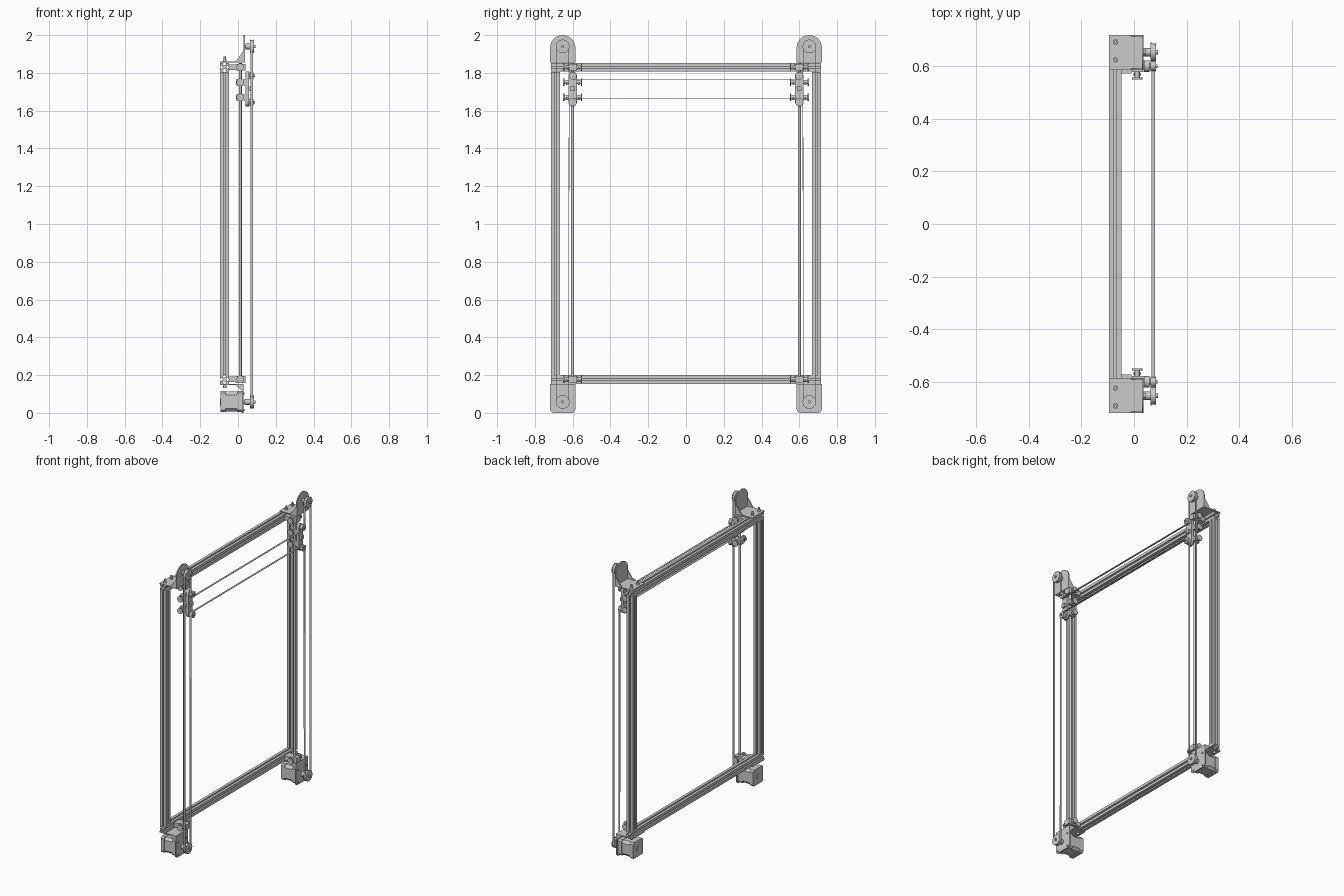
import bpy, bmesh, math
from mathutils import Vector

if "Cube" in bpy.data.objects:
    bpy.data.objects.remove(bpy.data.objects["Cube"])

PLACE = {'x': lambda a, b, t: (t, a, b),
         'y': lambda a, b, t: (a, t, b),
         'z': lambda a, b, t: (a, b, t)}


def prism(name, pts, axis, lo, hi, mirror=True):
    """Extrude a 2D outline along an axis; mirror to the other side of the gantry."""
    bm = bmesh.new()
    f = PLACE[axis]
    n = len(pts)
    low = [bm.verts.new(f(a, b, lo)) for a, b in pts]
    top = [bm.verts.new(f(a, b, hi)) for a, b in pts]
    bm.faces.new(low)
    bm.faces.new(top)
    for i in range(n):
        j = (i + 1) % n
        bm.faces.new((low[i], low[j], top[j], top[i]))
    bmesh.ops.recalc_face_normals(bm, faces=bm.faces)
    me = bpy.data.meshes.new(name)
    bm.to_mesh(me)
    bm.free()
    ob = bpy.data.objects.new(name, me)
    bpy.context.collection.objects.link(ob)
    if mirror:
        m = ob.modifiers.new("Mirror", 'MIRROR')
        m.use_axis = (False, True, False)
    return ob


def rect(a0, a1, b0, b1):
    return [(a0, b0), (a1, b0), (a1, b1), (a0, b1)]


def arc(cx, cy, r, d0, d1, n):
    return [(cx + r * math.cos(math.radians(d0 + (d1 - d0) * i / n)),
             cy + r * math.sin(math.radians(d0 + (d1 - d0) * i / n))) for i in range(n + 1)]


def box(name, x0, x1, y0, y1, z0, z1):
    return prism(name, rect(x0, x1, y0, y1), 'z', z0, z1)


def cyl(name, a, b, r, axis, lo, hi, n=32):
    return prism(name, arc(a, b, r, 0, 360, n)[:-1], axis, lo, hi)


def slot_profile(cx, cy, h=0.0235):
    """Square aluminium extrusion with a T-slot in each side."""
    side = [(-h, h), (-.005, h), (-.005, h - .005), (-.010, h - .005), (-.006, h - .013),
            (.006, h - .013), (.010, h - .005), (.005, h - .005), (.005, h)]
    out = []
    for k in range(4):
        c, s = ((1, 0), (0, -1), (-1, 0), (0, 1))[k]
        out += [(cx + c * x - s * y, cy + s * x + c * y) for x, y in side]
    return out


def chamfered(cx, cy, h, c):
    return [(cx + x, cy + y) for x, y in
            ((-h, c - h), (c - h, -h), (h - c, -h), (h, c - h),
             (h, h - c), (h - c, h), (c - h, h), (-h, h - c))]


PY = 0.653           # pulley and motor centre
TOP, BOT = 1.94, 0.058
RY, RX = 0.60, 0.012  # guide rod

# Frame: two posts and two cross beams
prism("post", slot_profile(-.0715, .690), 'z', .201, 1.806)
prism("top_beam", slot_profile(-.0715, 1.830), 'y', -.714, .714, mirror=False)
prism("bottom_beam", slot_profile(-.0715, .1775), 'y', -.714, .714, mirror=False)

# Upper pulley bracket with rounded plate and ribs
box("top_bracket_base", -.095, .037, .586, .719, 1.854, 1.861)
prism("top_bracket_plate", [(.586, 1.855), (.719, 1.855)] + arc(.6525, 1.9335, .0665, 0, 180, 24),
      'x', .030, .037)
for y in (.586, .713):
    prism("top_bracket_rib", [(-.012, 1.86), (.031, 1.86), (.031, 1.92)], 'y', y, y + .006)

# Lower motor bracket
box("motor_bracket_base", -.095, .030, .586, .719, .147, .154)
prism("motor_bracket_plate", [(.719, .154), (.586, .154)] + arc(.606, .02, .02, 180, 270, 6)
      + arc(.699, .02, .02, 270, 360, 6), 'x', .022, .030)
for y in (.586, .713):
    prism("motor_bracket_rib", [(-.012, .148), (.023, .148), (.023, .115)], 'y', y, y + .006)

# Bracket bolts
for y in (.624, .692):
    cyl("top_bracket_bolt", -.07, y, .010, 'z', 1.861, 1.872, 16)
    cyl("top_bracket_bolt_tip", -.07, y, .006, 'z', 1.872, 1.886, 16)
    cyl("motor_bracket_bolt", -.07, y, .010, 'z', .133, .147, 16)

# Stepper motor: end caps, laminated middle, rear boss
prism("motor_rear_cap", chamfered(PY, BOT + .002, .055, .010), 'x', -.092, -.066)
prism("motor_core", chamfered(PY, BOT + .002, .052, .016), 'x', -.066, -.006)
prism("motor_front_cap", chamfered(PY, BOT + .002, .055, .010), 'x', -.006, .022)
cyl("motor_rear_boss", PY, BOT, .018, 'x', -.095, -.092)
for dy in (-.045, .045):
    for dz in (-.043, .045):
        cyl("motor_screw", PY + dy, BOT + dz, .006, 'x', .030, .035, 12)

# Drive and return pulleys
for z, x0 in ((TOP, .037), (BOT, .030)):
    cyl("pulley_shaft", PY, z, .008, 'x', x0, .092, 20)
    cyl("pulley_collar", PY, z, .016, 'x', x0 + .004, .063, 24)
    cyl("pulley_core", PY, z, .031, 'x', .065, .081, 40)
    for x in (.063, .081):
        cyl("pulley_flange", PY, z, .036, 'x', x, x + .003, 40)

# Guide rod
cyl("guide_rod", RX, RY, .008, 'z', .158, 1.852, 24)


def clamp(name, z, h):
    """Rod clamp block with a cross bolt and end washers."""
    box(name + "_block", -.010, .040, RY - .022, RY + .022, z - h, z + h)
    cyl(name + "_bolt", RX, z, .010, 'y', RY - .046, RY + .046, 16)
    for y in (RY - .050, RY + .043):
        cyl(name + "_washer", RX, z, .020, 'y', y, y + .007, 24)
    for y in (RY - .036, RY + .028):
        cyl(name + "_nut", RX, z, .015, 'y', y, y + .008, 6)


# Rod supports on the beams
for z in (1.830, .1775):
    clamp("rod_support", z, .018)
    box("rod_support_arm", -.048, -.010, RY - .028, RY + .028, z - .015, z + .015)

# Carriage: clamps, plate, idlers
IZ = (1.645, 1.785)
for z in (1.67, 1.75):
    clamp("carriage", z, .016)
prism("carriage_plate", arc(RY, IZ[1], .022, 0, 180, 14) + arc(RY, IZ[0], .022, 180, 360, 14),
      'x', .040, .058)
box("carriage_cord_block", .058, .072, RY - .012, RY + .012, 1.703, 1.727)
for z in IZ:
    cyl("idler_axle", RY, z, .007, 'x', .058, .090, 16)
    cyl("idler_core", RY, z, .018, 'x', .064, .081, 28)
    for x in (.062, .081):
        cyl("idler_flange", RY, z, .021, 'x', x, x + .002, 28)

# Belt: centre to lower idler, motor pulley, top pulley, upper idler and back to centre
R = .032
path = [(0, IZ[0] + .019)] + arc(RY, IZ[0], .019, 90, 0, 8) \
    + arc(PY, BOT, R, 180, 360, 20) + arc(PY, TOP, R, 0, 180, 20) \
    + arc(RY, IZ[1], .019, 0, -90, 8) + [(0, IZ[1] - .019)]
left, right = [], []
for i, p in enumerate(path):
    a, b = path[max(i - 1, 0)], path[min(i + 1, len(path) - 1)]
    d = (Vector(b) - Vector(a)).normalized() * .0015
    left.append((p[0] - d.y, p[1] + d.x))
    right.append((p[0] + d.y, p[1] - d.x))
for i in range(len(path) - 1):
    prism("belt_segment", [left[i], left[i + 1], right[i + 1], right[i]], 'x', .067, .079)

# Smooth round parts, keep edges sharp
for ob in bpy.context.collection.objects:
    ob.select_set(True)
    bpy.context.view_layer.objects.active = ob
bpy.ops.object.shade_smooth_by_angle(angle=math.radians(30))
